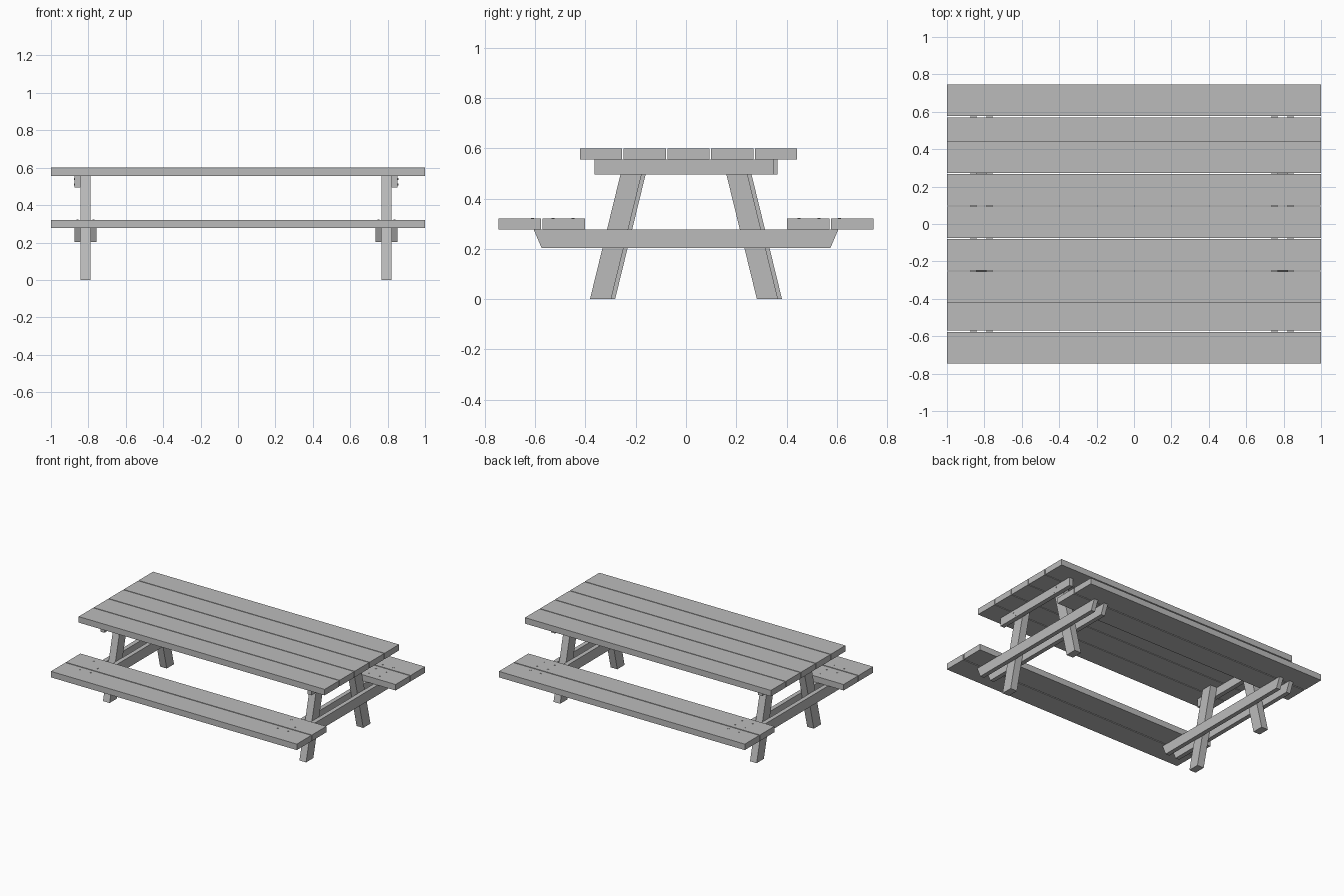
import bpy, bmesh
from mathutils import Matrix

cube = bpy.data.objects.get("Cube")
if cube:
    bpy.data.objects.remove(cube, do_unlink=True)

GREY = (0.5, 0.5, 0.5, 1)
wood = bpy.data.materials.new("grey wood")
wood.use_nodes = True
wood.diffuse_color = GREY
wood.node_tree.nodes["Principled BSDF"].inputs["Base Color"].default_value = GREY


def link(name, bm):
    bmesh.ops.recalc_face_normals(bm, faces=bm.faces)
    mesh = bpy.data.meshes.new(name)
    bm.to_mesh(mesh)
    bm.free()
    mesh.materials.append(wood)
    obj = bpy.data.objects.new(name, mesh)
    bpy.context.collection.objects.link(obj)


def beam(name, x0, x1, profile):
    """Extrude a (y, z) outline from x0 to x1."""
    bm = bmesh.new()
    face = bm.faces.new([bm.verts.new((x0, y, z)) for y, z in profile])
    side = bmesh.ops.extrude_face_region(bm, geom=[face])["geom"]
    verts = [v for v in side if isinstance(v, bmesh.types.BMVert)]
    bmesh.ops.translate(bm, vec=(x1 - x0, 0, 0), verts=verts)
    link(name, bm)


def board(name, x0, x1, y0, y1, z0, z1):
    beam(name, x0, x1, [(y0, z0), (y1, z0), (y1, z1), (y0, z1)])


def heads(name, spots, axis):
    """Small flat fastener heads facing along the given axis."""
    bm = bmesh.new()
    turn = Matrix.Rotation(1.5708, 4, "Y") if axis == "X" else Matrix()
    for spot in spots:
        bmesh.ops.create_cone(bm, cap_ends=True, segments=8, radius1=0.006,
                              radius2=0.006, depth=0.006,
                              matrix=Matrix.Translation(spot) @ turn)
    link(name, bm)


# Table top planks
for i in range(5):
    y = -0.338 + i * 0.174
    board(f"top_plank_{i + 1}", -1, 1, y - 0.084, y + 0.084, 0.556, 0.6)

# Bench planks
for side, s in (("front", -1), ("back", 1)):
    for part, y in (("inner", 0.486), ("outer", 0.661)):
        board(f"{side}_bench_{part}_plank", -1, 1,
              s * y - 0.084, s * y + 0.084, 0.277, 0.321)

# End frames: slanted legs, paired bench rails and an outer top rail
for side, s, x, shift in (("left", 1, 0.794, -0.008), ("right", -1, -0.815, 0.008)):
    for end, t in (("front", -1), ("back", 1)):
        outline = [(0.290, 0), (0.374, 0), (0.238, 0.556), (0.154, 0.556)]
        beam(f"{side}_{end}_leg", x - 0.027, x + 0.027,
             [(t * y + shift, z) for y, z in outline])
    for part, u in (("inner", -s), ("outer", s)):
        beam(f"{side}_{part}_bench_rail", x + u * 0.027, x + u * 0.059,
             [(-0.574, 0.203), (0.574, 0.203), (0.606, 0.277), (-0.606, 0.277)])
    board(f"{side}_top_rail", x + s * 0.027, x + s * 0.060,
          -0.356 + shift, 0.356 + shift, 0.495, 0.556)
    # Fasteners on the rail and the benches
    heads(f"{side}_rail_bolts",
          [(x + s * 0.060, t * y + shift, z) for t in (-1, 1)
           for y, z in ((0.22, 0.54), (0.20, 0.51))], "X")
    heads(f"{side}_bench_screws",
          [(x + u * 0.043, t * y, 0.320) for u in (-1, 1) for t in (-1, 1)
           for y in (0.45, 0.53, 0.61)], "Z")
